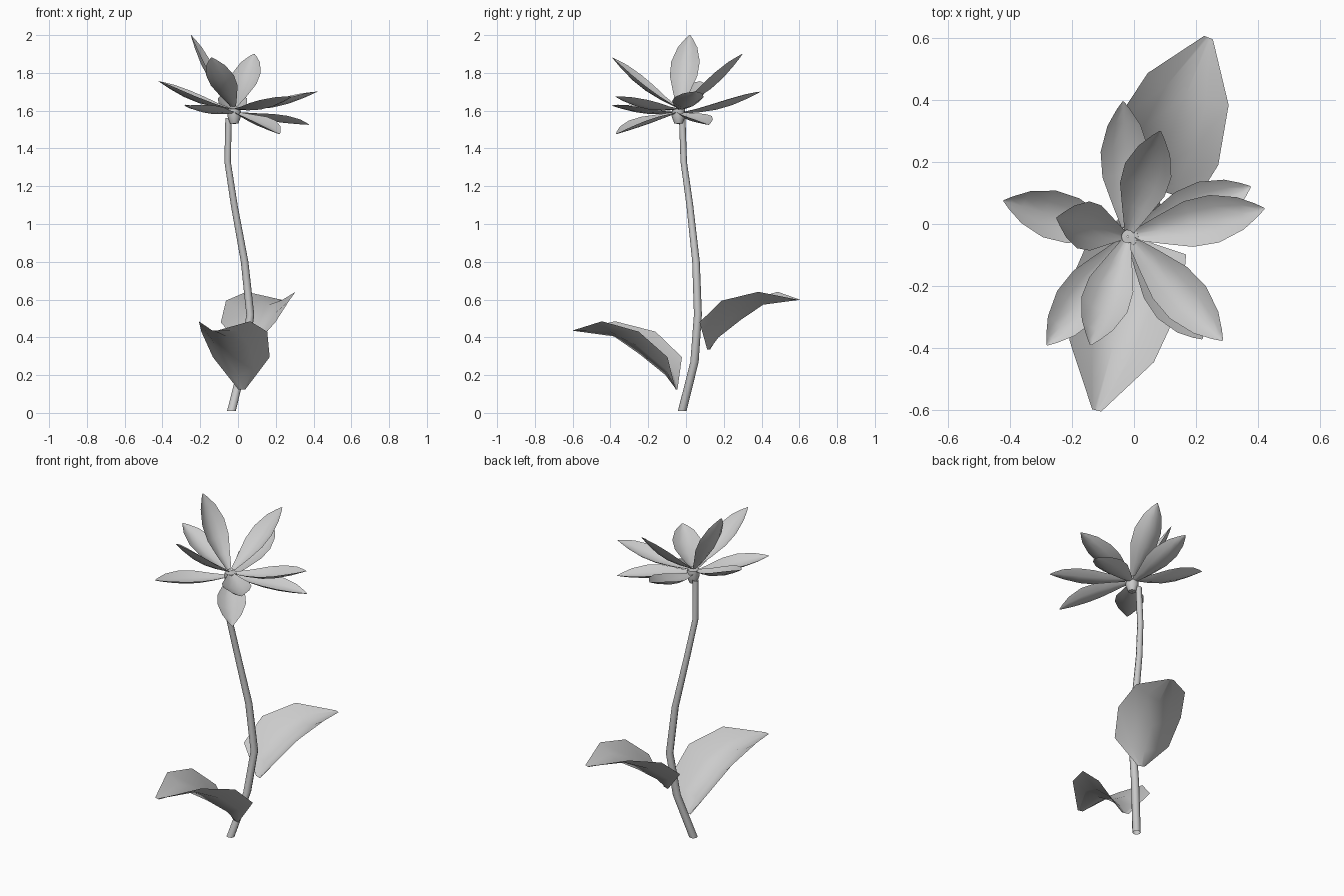
import bpy, math
from mathutils import Vector

if "Cube" in bpy.data.objects:
    bpy.data.objects.remove(bpy.data.objects["Cube"])

Z = Vector((0, 0, 1))


def make_mesh(name, verts, faces):
    me = bpy.data.meshes.new(name)
    me.from_pydata([tuple(v) for v in verts], [], faces)
    me.update()
    for p in me.polygons:
        p.use_smooth = True
    ob = bpy.data.objects.new(name, me)
    bpy.context.collection.objects.link(ob)
    return ob


def grid(name, rows, closed=False):
    """Skin a list of equally long point rows."""
    n = len(rows[0])
    faces = []
    for r in range(len(rows) - 1):
        for c in range(n if closed else n - 1):
            d = (c + 1) % n
            faces.append((r * n + c, r * n + d, (r + 1) * n + d, (r + 1) * n + c))
    return make_mesh(name, [p for row in rows for p in row], faces)


def ring(center, radius, sides=8):
    return [Vector(center) + Vector((math.cos(a), math.sin(a), 0)) * radius
            for a in (2 * math.pi * i / sides for i in range(sides))]


def leaf(name, base, tip, rise):
    """Cupped arching leaf; rows are (along, height, half width, edge shift, edge lift)."""
    base = Vector(base)
    d = Vector((tip[0] - base.x, tip[1] - base.y, 0))
    k = d.length / 0.565
    d.normalize()
    side = d.cross(Z)
    shape = [(0, 0, .02, 0, 0), (.06, .075, .155, -.05, .095),
             (.20, .185, .18, -.04, .12), (.34, .28, .14, .03, .08),
             (.565, .31, .015, 0, 0)]
    rows = []
    for s, h, w, ds, dz in shape:
        rows.append([base + d * k * (s + ds * abs(u) ** 1.5) + side * w * u
                     + Z * rise * (h + dz * abs(u) ** 1.5)
                     for u in (-1, -.5, 0, .5, 1)])
    return grid(name, rows)


def petal(name, center, tip, sag, width):
    """Pointed spoon-shaped petal; sag bends the spine below its chord."""
    tip = Vector(tip)
    flat = Vector((tip.x - center.x, tip.y - center.y, 0)).normalized()
    base = center + flat * .02
    d = tip - base
    side = d.cross(Z).normalized()
    up = side.cross(d).normalized()
    shape = [(0, .2), (.2, .58), (.42, .96), (.62, 1), (.82, .68), (.94, .28), (1, .03)]
    rows = []
    for t, w in shape:
        spine = base + d * t - up * sag * math.sin(math.pi * t)
        rows.append([spine + side * u * w * width + up * .036 * w * u * u
                     for u in (-1, -.5, 0, .5, 1)])
    return grid(name, rows)


# stem
path = [(-.035, -.02, .01, .023), (.03, .045, .27, .022), (.065, .063, .52, .021),
        (.035, .053, .80, .02), (-.02, .02, 1.10, .018), (-.055, -.012, 1.33, .017),
        (-.05, -.02, 1.56, .017)]
stem = grid("stem", [ring(p[:3], p[3]) for p in path], closed=True)

# flower base cup
cx, cy = -.02, -.04
cup = grid("flower_base", [ring((cx, cy, z), r) for z, r in
                           [(1.53, .002), (1.532, .022), (1.57, .036),
                            (1.61, .034), (1.612, .002)]], closed=True)

# petals: lower, middle and upper whorls as (tip, spine sag)
whorls = {
    1.585: [((.375, .12, 1.525), .012), ((.22, -.37, 1.475), .005),
            ((-.28, -.39, 1.625), .02), ((-.035, .395, 1.70), .03)],
    1.605: [((.42, .05, 1.70), .03), ((-.42, .075, 1.755), .03),
            ((.285, -.375, 1.675), .03)],
    1.62: [((.085, .30, 1.90), .03), ((-.25, .02, 2.0), .03),
           ((-.14, -.39, 1.88), .03)],
}
for level, (z, petals) in zip(("lower", "middle", "upper"), whorls.items()):
    for i, (tip, sag) in enumerate(petals):
        petal(f"{level}_petal_{i + 1}", Vector((cx, cy, z)), tip, sag, .078)

# leaves
leaf("front_leaf", (.02, -.05, .125), (-.12, -.60), 1.0)
leaf("back_leaf", (.05, .12, .335), (.24, .60), .85)

# keep hard edges sharp
for ob in (stem, cup):
    ob.data.set_sharp_from_angle(angle=math.radians(50))
